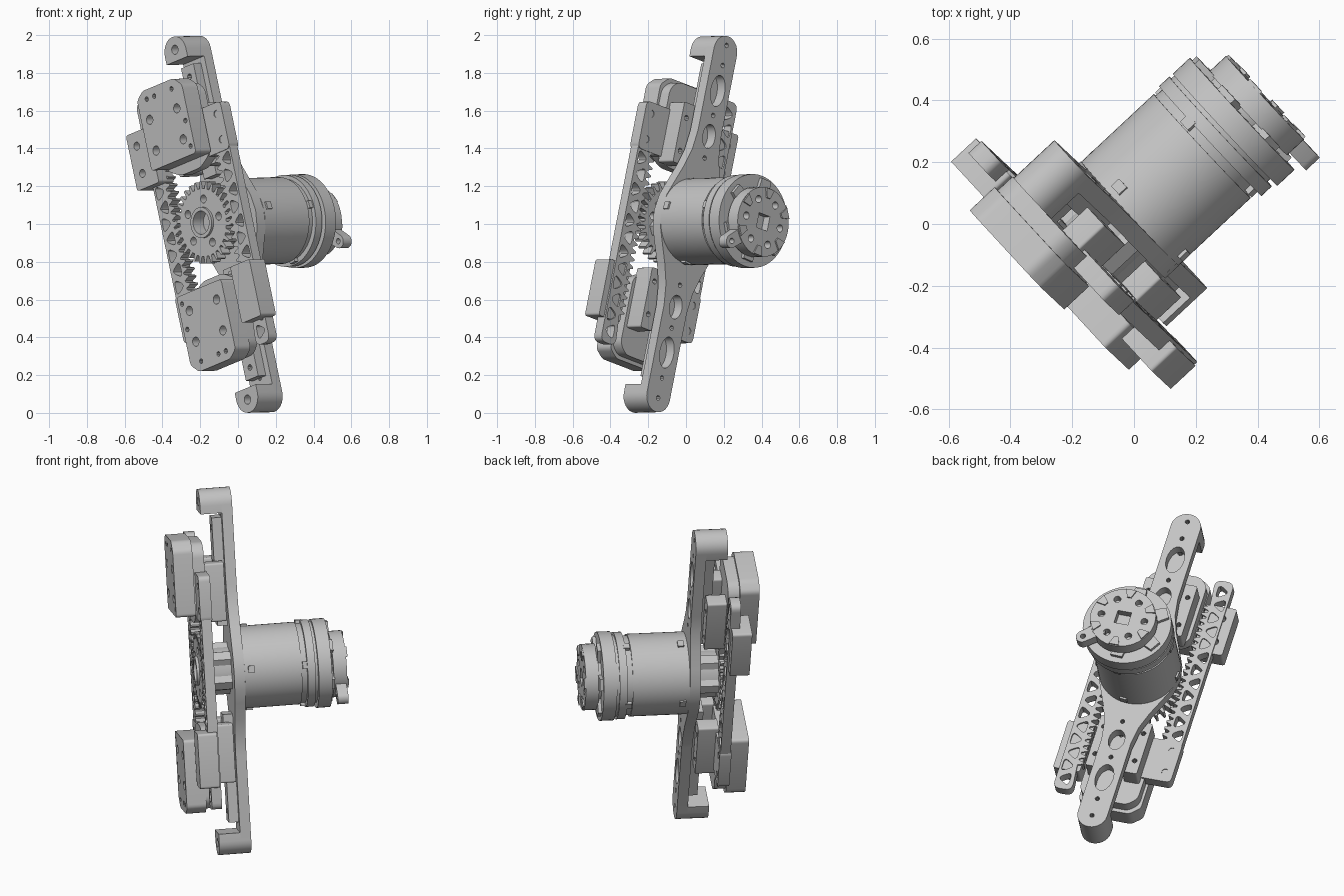
import bpy, bmesh
from math import sin, cos, pi, tau
from mathutils import Matrix, Vector

if "Cube" in bpy.data.objects:
    bpy.data.objects.remove(bpy.data.objects["Cube"])

grey = bpy.data.materials.new("light_grey")
grey.use_nodes = True
grey.diffuse_color = (0.55, 0.55, 0.55, 1)
grey.node_tree.nodes["Principled BSDF"].inputs["Base Color"].default_value = grey.diffuse_color

# Tilted frame: across and along the arm, and the motor axis
axis = Vector((0.731, 0.682, 0.019)).normalized()
along = Vector((-0.2, 0.187, 0.962))
along = (along - axis * along.dot(axis)).normalized()
across = axis.cross(along)
frame = Matrix((across, along, -axis)).transposed().to_4x4()
frame.translation = (-0.013, 0.034, 1.012)
parts = []


def circle(x, z, r, n=14):
    return [(x + r * cos(tau * i / n), z + r * sin(tau * i / n)) for i in range(n)]


def oval(x, z, rx, rz, n=20):
    return [(x + rx * cos(tau * i / n), z + rz * sin(tau * i / n)) for i in range(n)]


def rect(x0, x1, z0, z1):
    return [(x0, z0), (x1, z0), (x1, z1), (x0, z1)]


def turned(points, angle=pi):
    c, s = cos(angle), sin(angle)
    return [(x * c - z * s, x * s + z * c) for x, z in points]


def moved(points, dx, dz):
    return [(x + dx, z + dz) for x, z in points]


def rounded(points, r, steps=4):
    """Replace each corner with a short curve."""
    out = []
    for i, p in enumerate(points):
        p = Vector(p)
        ends = []
        for q in (Vector(points[i - 1]), Vector(points[(i + 1) % len(points)])):
            d = q - p
            ends.append(p + d.normalized() * min(r, d.length * 0.45))
        for k in range(steps + 1):
            t = k / steps
            out.append(tuple(ends[0] * (1 - t) ** 2 + p * 2 * t * (1 - t) + ends[1] * t * t))
    return out


def cog(r_in, r_out, teeth):
    out = []
    for i in range(teeth):
        for step, r in ((0.0, r_in), (0.25, r_in), (0.4, r_out), (0.68, r_out), (0.85, r_in)):
            a = tau * (i + step) / teeth
            out.append((r * cos(a), r * sin(a)))
    return out


def plate(name, y0, y1, outline, holes=()):
    """Extrude an outline with holes along the motor axis."""
    curve = bpy.data.curves.new(name, "CURVE")
    curve.dimensions = "2D"
    curve.fill_mode = "BOTH"
    curve.extrude = (y1 - y0) / 2
    for loop in [outline, *holes]:
        spline = curve.splines.new("POLY")
        spline.points.add(len(loop) - 1)
        for point, (x, z) in zip(spline.points, loop):
            point.co = (x, z, 0, 1)
        spline.use_cyclic_u = True
    temp = bpy.data.objects.new(name + "_outline", curve)
    bpy.context.collection.objects.link(temp)
    graph = bpy.context.evaluated_depsgraph_get()
    mesh = bpy.data.meshes.new_from_object(temp.evaluated_get(graph))
    bpy.data.objects.remove(temp)
    bm = bmesh.new()
    bm.from_mesh(mesh)
    bmesh.ops.remove_doubles(bm, verts=bm.verts, dist=0.0002)
    bmesh.ops.translate(bm, verts=bm.verts, vec=(0, 0, -(y0 + y1) / 2))
    bmesh.ops.recalc_face_normals(bm, faces=bm.faces)
    bm.to_mesh(mesh)
    bm.free()
    mesh.materials.clear()
    mesh.materials.append(grey)
    obj = bpy.data.objects.new(name, mesh)
    bpy.context.collection.objects.link(obj)
    obj.matrix_world = frame
    parts.append(obj)


def tip(end):
    """Round end of the arm, from its right side to its left."""
    return [(0.085 * cos(pi * i / 14), end - 0.085 + 0.085 * sin(pi * i / 14)) for i in range(15)]


# Long arm that swells around the motor
half = [(0.085, 0.48), (0.1, 0.37), (0.135, 0.27), (0.18, 0.17), (0.215, 0.09)]
side = [(0.23, 0)] + half[::-1]
other = [(-x, z) for x, z in half]
ends = (("upper", 0, 1.02), ("lower", pi, 1.045))
arm_holes = []
for s in (1, -1):
    arm_holes += [oval(0, s * 0.72, 0.05, 0.085), oval(0, s * 0.47, 0.045, 0.065)]
    arm_holes += [circle(0, s * z, 0.013, 10) for z in (0.97, 0.86, 0.585, 0.35)]
plate("arm", -0.06, 0, side + tip(1.02) + other + turned(side + tip(1.045) + other), arm_holes)

# Lugs and guide rails at both ends of the arm
for label, a, end in ends:
    lug = tip(end) + [(-0.085, end - 0.13), (0.085, end - 0.13)]
    plate(label + "_lug", -0.18, -0.06, turned(lug, a), [turned(circle(0, end - 0.07, 0.025), a)])
    rail = rect(-0.05, 0.05, 0.25, 0.86)
    plate(label + "_guide_rail", -0.115, -0.06, turned(rail, a),
          [turned(circle(0, z, 0.016, 10), a) for z in (0.4, 0.6, 0.8)])

# Motor body and its stacked rings
for name, y0, y1, r in (("motor_body", 0, 0.32, 0.23), ("motor_seam", 0.32, 0.35, 0.222),
                        ("ring_gap", 0.35, 0.41, 0.228), ("neck", 0.485, 0.51, 0.15)):
    plate(name, y0, y1, circle(0, 0, r, 64))
plate("inner_ring", 0.35, 0.395, circle(0.005, -0.004, 0.243, 64))
plate("outer_ring", 0.41, 0.485, circle(0.01, -0.008, 0.248, 64))
plate("neck_claws", 0.485, 0.505, cog(0.14, 0.225, 6))

# End cap, set slightly off the motor centre
off = (0.02, -0.018)
plate("end_base", 0.5, 0.53, circle(*off, 0.185, 48))
bolts = [moved(turned(circle(0.125, 0, 0.02), tau * i / 6), *off) for i in range(6)]
plate("end_cap", 0.53, 0.575, circle(*off, 0.185, 48), bolts + [moved(rect(-0.04, 0.04, -0.04, 0.04), *off)])
for i in range(6):
    wedge = [(0.13, -0.012), (0.18, -0.03), (0.18, 0.03), (0.13, 0.012)]
    plate("end_wedge", 0.57, 0.584, moved(turned(wedge, tau * (i + 0.5) / 6), *off))
lever = rounded([(0.12, -0.04), (0.27, -0.035), (0.29, 0.0), (0.27, 0.035), (0.12, 0.04)], 0.02)
plate("lever", 0.51, 0.57, moved(turned(lever, -0.7), *off),
      [moved(turned(circle(0.245, 0, 0.015), -0.7), *off)])

# Clips around the motor body
for i in range(4):
    for y in (0.02, 0.325):
        clip = turned(rect(0.21, 0.24, -0.02, 0.02), tau * i / 4 + 0.1)
        plate("motor_clip", y, y + 0.035, clip)

# Drive gear and hub
ring = [turned(circle(0.125, 0, 0.022), tau * i / 5) for i in range(5)]
plate("drive_gear", -0.235, -0.175, cog(0.18, 0.218, 30), ring + [circle(0, 0, 0.065, 32)])
plate("gear_collar", -0.25, -0.06, circle(0, 0, 0.082, 32), [circle(0, 0, 0.062, 32)])
plate("gear_hub", -0.175, -0.06, cog(0.12, 0.147, 5))

# Toothed racks with solid ends, one side the half-turn of the other
pitch = tau * 0.2 / 30
teeth = []
for i in range(22):
    z = 0.34 - pitch * i
    teeth += [(0.222, z), (0.19, z - pitch * 0.3), (0.19, z - pitch * 0.5), (0.222, z - pitch * 0.8)]
rack = rounded([(0.21, -0.74), (0.318, -0.74), (0.318, 0.58), (0.21, 0.58)], 0.04)
rack = rack[5:] + teeth + rack[:5]
rack_holes = []
for i in range(12):
    z, flip = 0.275 - 0.086 * i, 1 if i % 2 else -1
    tri = [(0.27 + 0.038 * flip, z), (0.27 - 0.034 * flip, z + 0.046), (0.27 - 0.034 * flip, z - 0.046)]
    rack_holes.append(rounded(tri, 0.032))
block = rounded(rect(0.12, 0.322, 0.32, 0.58), 0.03)
for label, a in (("right", 0), ("left", pi)):
    plate(label + "_rack", -0.237, -0.18, turned(rack, a), [turned(h, a) for h in rack_holes])
    plate(label + "_rack_end", -0.242, -0.176, turned(block, a),
          [turned(circle(0.275, z, 0.02), a) for z in (0.38, 0.52)])

# Finger pads
plate("right_pad", -0.3, -0.19, rounded(rect(0.2, 0.355, -0.61, -0.3), 0.015))
plate("left_pad", -0.3, -0.19, rounded(rect(-0.375, -0.2, 0.28, 0.585), 0.015),
      [circle(-0.31, z, 0.022) for z in (0.36, 0.51)])

# Front covers with bolt holes, and the plates behind them
cover = rounded([(-0.175, 0.335), (0.185, 0.335), (0.185, 0.71), (0.13, 0.76), (-0.12, 0.76),
                 (-0.175, 0.72)], 0.02)
cover_holes = [circle(x, z, 0.025) for x in (-0.11, 0.11) for z in (0.43, 0.6)]
cover_holes += [circle(x, 0.71, 0.013, 10) for x in (-0.1, -0.04, 0.1)]
cover_holes += [circle(0.155, z, 0.013, 10) for z in (0.38, 0.52)]
back = rounded([(-0.17, 0.33), (-0.08, 0.28), (0.08, 0.28), (0.17, 0.33), (0.17, 0.69),
                (0.12, 0.74), (-0.12, 0.74), (-0.17, 0.69)], 0.03)
for label, a, drop in (("upper", 0, 0), ("lower", pi, -0.022)):
    plate(label + "_cover", -0.36, -0.25, moved(turned(cover, a), 0, drop),
          [moved(turned(h, a), 0, drop) for h in cover_holes])
    plate(label + "_back_plate", -0.25, -0.185, moved(turned(back, a), 0, drop))

# Four carriage blocks riding beside the arm
for label, sx in (("right", 1), ("left", -1)):
    for level, sz in (("upper", 1), ("lower", -1)):
        xs, zs = sorted((sx * 0.06, sx * 0.15)), sorted((sz * 0.29, sz * 0.62))
        bolts = [circle(sx * 0.115, sz * z, 0.014, 10) for z in (0.36, 0.54)]
        plate(f"{level}_{label}_carriage", -0.19, -0.075, rounded(rect(*xs, *zs), 0.012), bolts)

# Smooth round sides, keep hard edges
bpy.ops.object.select_all(action="DESELECT")
for obj in parts:
    obj.select_set(True)
bpy.context.view_layer.objects.active = parts[0]
bpy.ops.object.shade_smooth_by_angle(angle=0.5)
